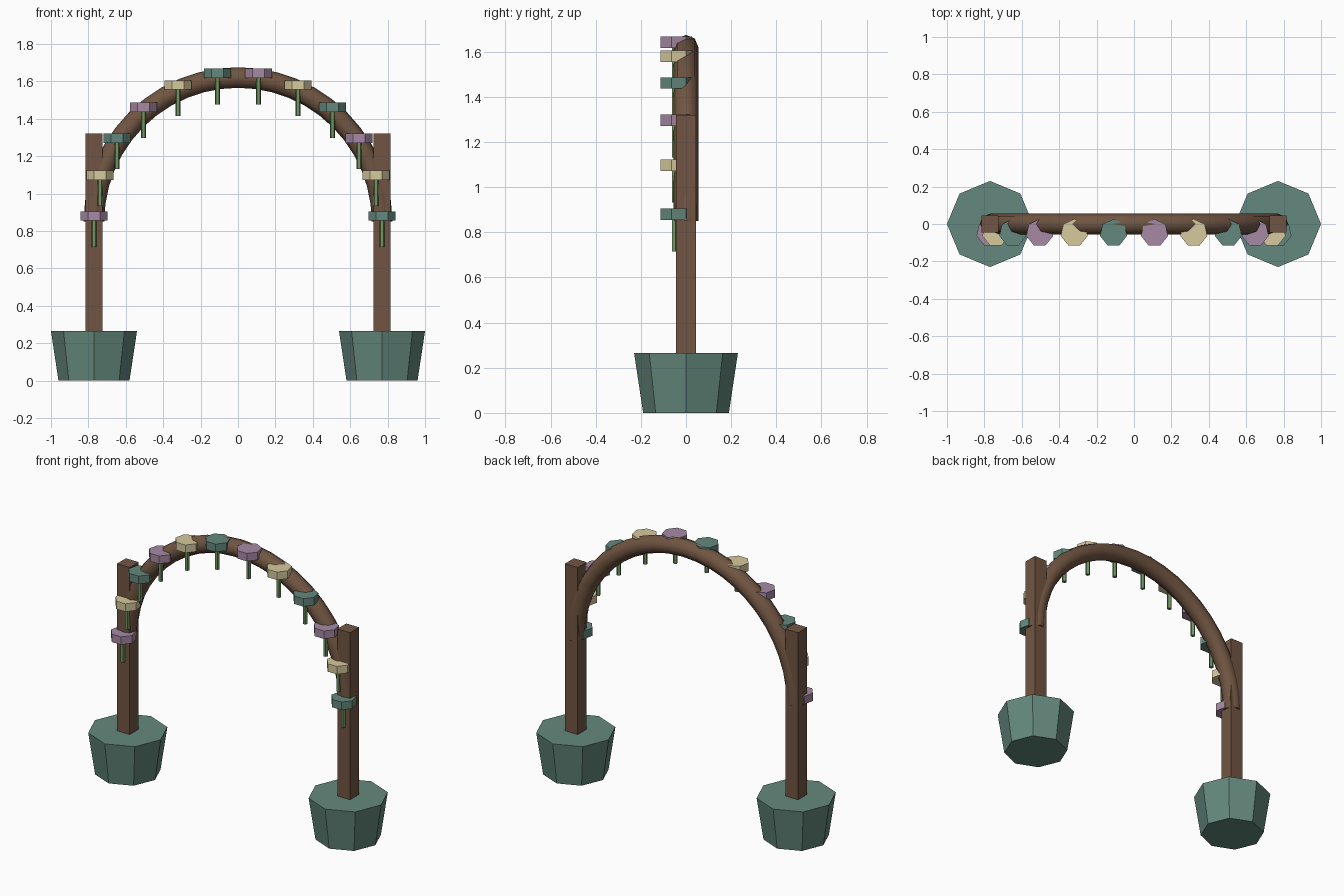
import bpy, bmesh, math
from mathutils import Vector

if "Cube" in bpy.data.objects:
    bpy.data.objects.remove(bpy.data.objects["Cube"])

R, CZ = 0.77, 0.85   # arch radius and centre height


def material(name, rgb):
    m = bpy.data.materials.new(name)
    m.diffuse_color = (*[(c / 255) ** 2.2 for c in rgb], 1)
    m.use_nodes = True
    m.node_tree.nodes["Principled BSDF"].inputs["Base Color"].default_value = m.diffuse_color
    return m


wood = material("wood", (112, 86, 68))
teal = material("teal", (100, 135, 124))
purple = material("purple", (165, 136, 163))
cream = material("cream", (213, 200, 156))
green = material("green", (112, 148, 98))


def finish(name, mesh, mat):
    ob = bpy.data.objects.new(name, mesh)
    bpy.context.collection.objects.link(ob)
    mesh.materials.append(mat)
    return ob


def frustum(name, sides, r0, r1, x, y, z0, z1, mat):
    bm = bmesh.new()
    bmesh.ops.create_cone(bm, cap_ends=True, segments=sides,
                          radius1=r0, radius2=r1, depth=z1 - z0)
    bmesh.ops.translate(bm, vec=Vector((x, y, (z0 + z1) / 2)), verts=bm.verts)
    me = bpy.data.meshes.new(name)
    bm.to_mesh(me)
    bm.free()
    return finish(name, me, mat)


def box(name, size, centre, mat):
    bm = bmesh.new()
    bmesh.ops.create_cube(bm, size=1)
    bmesh.ops.scale(bm, vec=Vector(size), verts=bm.verts)
    bmesh.ops.translate(bm, vec=Vector(centre), verts=bm.verts)
    me = bpy.data.meshes.new(name)
    bm.to_mesh(me)
    bm.free()
    return finish(name, me, mat)


def arch(name, r, sides, steps, mat):
    bm = bmesh.new()
    rings = []
    for i in range(steps + 1):
        a = math.pi * i / steps
        ring = []
        for j in range(sides):
            b = 2 * math.pi * j / sides
            d = R + r * math.cos(b)
            ring.append(bm.verts.new((-d * math.cos(a), r * math.sin(b), CZ + d * math.sin(a))))
        rings.append(ring)
    for p, q in zip(rings, rings[1:]):
        for j in range(sides):
            k = (j + 1) % sides
            bm.faces.new((p[j], p[k], q[k], q[j])).smooth = True
    bm.faces.new(rings[0])
    bm.faces.new(rings[-1])
    bmesh.ops.recalc_face_normals(bm, faces=bm.faces)
    me = bpy.data.meshes.new(name)
    bm.to_mesh(me)
    bm.free()
    return finish(name, me, mat)


# Planters and posts
for side, x in (("left", -R), ("right", R)):
    frustum(side + "_planter", 8, 0.19, 0.23, x, 0, 0, 0.265, teal)
    box(side + "_post", (0.09, 0.09, 1.12), (x, 0, 0.76), wood)

# Curved top beam
arch("arch_beam", 0.055, 8, 24, wood)

# Flowers with hanging stems along the arch
for i in range(12):
    a = math.pi * i / 11
    x, z = -R * math.cos(a), CZ + R * math.sin(a)
    frustum(f"blossom_{i + 1}", 7, 0.074, 0.074, x, -0.047, z + 0.005, z + 0.055,
            (purple, cream, teal)[i % 3])
    frustum(f"stem_{i + 1}", 5, 0.014, 0.014, x, -0.05, z - 0.135, z + 0.02, green)
